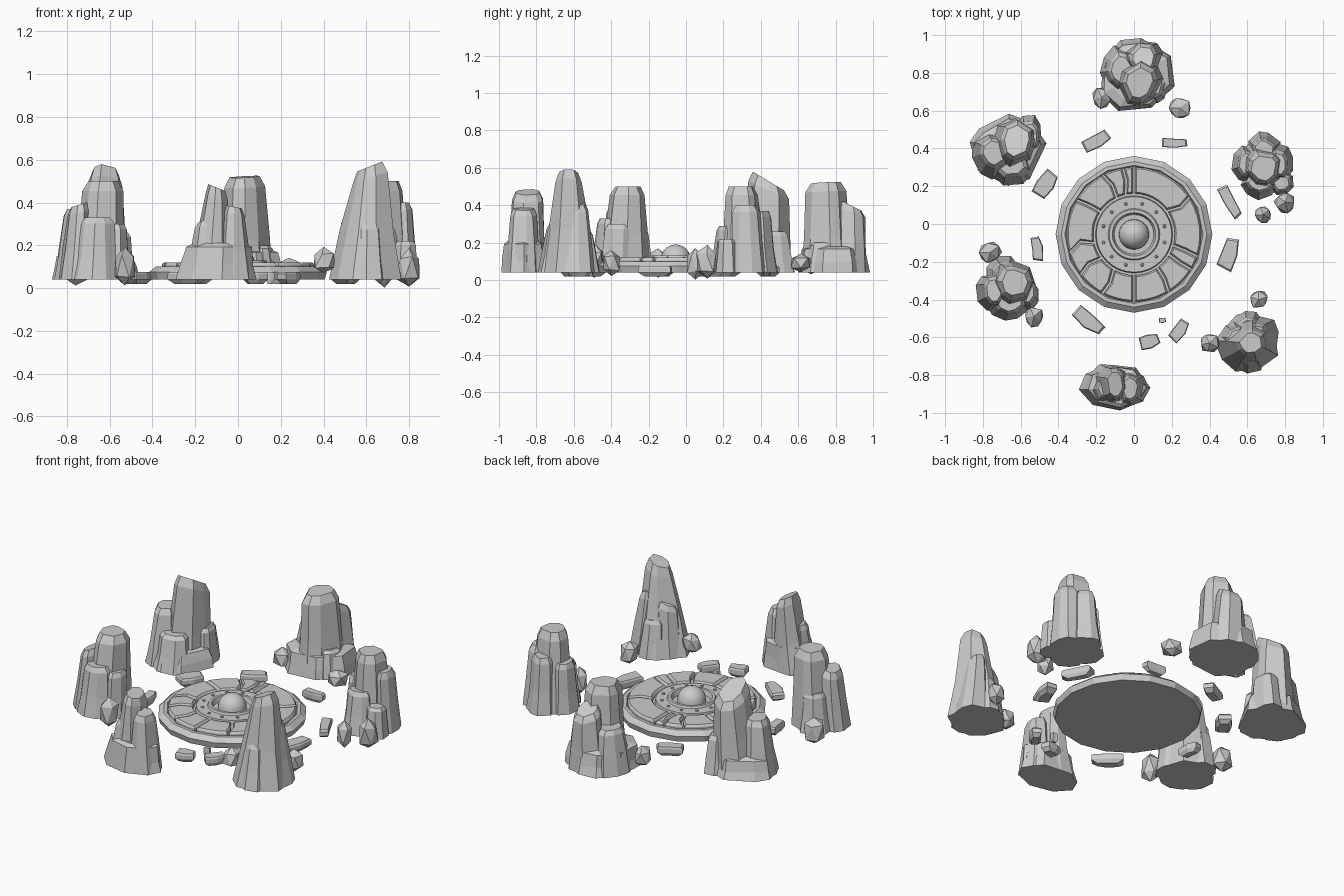
import bpy, bmesh, math, random
from math import sin, cos, pi, radians

random.seed(11)
U = random.uniform
CX, CY = 0.0, -0.055   # centre of the round platform
GROUND = 0.04


def finish(bm, name, smooth=False):
    bmesh.ops.recalc_face_normals(bm, faces=bm.faces)
    me = bpy.data.meshes.new(name)
    bm.to_mesh(me)
    bm.free()
    for p in me.polygons:
        p.use_smooth = smooth
    ob = bpy.data.objects.new(name, me)
    bpy.context.collection.objects.link(ob)
    return ob


def loft(bm, rings):
    """Skin a stack of equal-length rings and cap both ends."""
    vs = [[bm.verts.new(p) for p in r] for r in rings]
    n = len(vs[0])
    for a, b in zip(vs, vs[1:]):
        for i in range(n):
            j = (i + 1) % n
            bm.faces.new((a[i], a[j], b[j], b[i]))
    bm.faces.new(vs[0][::-1])
    bm.faces.new(vs[-1])


def lathe(name, profile, n, smooth=False):
    bm = bmesh.new()
    loft(bm, [[(CX + r * sin(2 * pi * i / n), CY + r * cos(2 * pi * i / n), z)
               for i in range(n)] for r, z in profile])
    return finish(bm, name, smooth)


def chunk(bm, cx, cy, rx, ry, tx, ty, trx, try_, top, sx=0, sy=0, n=8):
    """Tapering faceted stone column, base ellipse to top ellipse, sloped top."""
    a0 = U(0, 1)
    ang = [a0 + 2 * pi * (i + U(-.28, .28)) / n for i in range(n)]
    rad = [U(.92, 1.07) for _ in range(n)]
    rings = []
    for t, s, k in ((0, 0, 1), (.4, .5, 1.03), (.9, .95, 1.05), (1, 1, .82)):
        ring = []
        for a, r in zip(ang, rad):
            q = r * k * (U(.96, 1.05) if t else 1)
            dx = (rx + (trx - rx) * s) * q * cos(a)
            dy = (ry + (try_ - ry) * s) * q * sin(a)
            z = GROUND + (top - GROUND) * t + (sx * dx + sy * dy) * t ** 3
            if 0 < t < .9:
                z += U(-.03, .03) * min(1, top * 2)
            ring.append((cx + (tx - cx) * s + dx, cy + (ty - cy) * s + dy, z))
        rings.append(ring)
    loft(bm, rings)


def rock(name, *chunks):
    bm = bmesh.new()
    for c in chunks:
        chunk(bm, *c)
    finish(bm, name)


# standing stones: base centre and radii, top centre and radii, height, top slope
rock("back_stone",
     (.01, .79, .20, .21, .01, .79, .165, .17, .18),
     (.03, .76, .14, .14, .03, .75, .09, .10, .52, .05, .05),
     (.05, .88, .12, .09, .05, .88, .075, .07, .40, 0, -.5),
     (-.09, .82, .09, .12, -.07, .82, .06, .08, .30),
     (.11, .74, .08, .10, .10, .74, .06, .07, .20))
rock("back_left_stone",
     (-.67, .40, .20, .195, -.67, .40, .16, .15, .16),
     (-.64, .42, .13, .14, -.62, .44, .08, .10, .53, 0, -.6),
     (-.75, .37, .11, .13, -.74, .38, .07, .08, .37),
     (-.65, .29, .11, .09, -.65, .31, .08, .06, .25),
     (-.56, .48, .08, .10, -.56, .47, .06, .07, .26))
rock("front_left_stone",
     (-.65, -.33, .13, .15, -.63, -.31, .085, .085, .50),
     (-.76, -.36, .08, .11, -.74, -.35, .05, .08, .39, .3),
     (-.67, -.42, .12, .09, -.66, -.41, .08, .06, .33),
     (-.57, -.38, .07, .09, -.57, -.36, .05, .07, .30),
     (-.70, -.25, .09, .09, -.69, -.26, .06, .06, .27))
rock("front_stone",
     (-.095, -.865, .185, .13, -.085, -.865, .14, .11, .21),
     (-.13, -.85, .12, .11, -.10, -.85, .05, .08, .47, -.4),
     (-.02, -.87, .10, .10, -.02, -.87, .05, .07, .38, -.2),
     (-.17, -.88, .08, .08, -.15, -.87, .05, .05, .32, .4))
rock("front_right_stone",
     (.60, -.63, .165, .165, .62, -.63, .07, .065, .57, .4),
     (.68, -.59, .09, .11, .65, -.59, .05, .07, .41, -.3),
     (.53, -.61, .08, .09, .55, -.61, .06, .06, .36, .5),
     (.61, -.71, .09, .08, .61, -.69, .06, .05, .30),
     (.60, -.53, .09, .07, .60, -.55, .06, .05, .26))
rock("back_right_stone",
     (.68, .32, .13, .14, .69, .30, .085, .085, .50),
     (.77, .33, .08, .10, .76, .32, .055, .07, .40),
     (.69, .42, .09, .07, .69, .40, .06, .05, .37),
     (.59, .32, .08, .10, .60, .32, .055, .07, .33),
     (.67, .21, .10, .08, .67, .22, .07, .05, .29),
     (.78, .22, .07, .07, .78, .22, .05, .05, .22))


# loose boulders beside the stones: x, y, radius, centre height, half height
def boulder(x, y, r, z, h):
    bm = bmesh.new()
    bmesh.ops.create_icosphere(bm, subdivisions=1, radius=1)
    turn = U(0, 6)
    for v in bm.verts:
        k = U(.85, 1.15)
        a, b = v.co.x * k, v.co.y * k
        zz = max(-.85, min(.9, v.co.z * k))
        v.co = (x + r * (a * cos(turn) - b * sin(turn)),
                y + r * (a * sin(turn) + b * cos(turn)), z + h * zz / .87)
    bmesh.ops.dissolve_limit(bm, angle_limit=radians(14), verts=bm.verts, edges=bm.edges)
    finish(bm, "boulder")


for b in ((-.17, .67, .06, .09, .06), (.24, .615, .065, .09, .05), (.80, .115, .06, .095, .09),
          (.685, .05, .052, .085, .085), (.66, -.40, .052, .09, .07), (.40, -.63, .055, .13, .06),
          (-.53, -.49, .058, .10, .09), (-.76, -.15, .06, .09, .08)):
    boulder(*b)


# flat broken shards lying around the platform: x, y, half length, half width, turn
def shard(x, y, l, w, turn):
    bm = bmesh.new()
    c, s = cos(radians(turn)), sin(radians(turn))
    pts = [(l * U(.88, 1.1) * px, w * U(.8, 1.15) * py) for px, py in
           ((-1, -.8), (.1, -1), (1, -.6), (.95, .7), (-.1, .85), (-.9, .9))]
    loft(bm, [[(x + k * (a * c - b * s), y + k * (a * s + b * c), z) for a, b in pts]
              for k, z in ((.65, .02), (1, .04), (1, .065), (.88, .075))])
    finish(bm, "shard")


for s in ((-.20, .44, .075, .042, 30), (.21, .43, .07, .03, 0), (.505, .12, .10, .032, -60),
          (.50, -.16, .088, .05, 70), (.24, -.565, .06, .038, 55), (.08, -.62, .055, .042, 15),
          (.15, -.51, .018, .014, 0), (-.24, -.51, .09, .04, -40), (-.515, -.13, .065, .033, 100),
          (-.47, .21, .075, .05, 55)):
    shard(*s)

# round platform with low faceted rim
lathe("platform_base", [(.405, GROUND), (.415, .075), (.385, .10), (.366, .10), (.36, .092)], 16)
# raised inner ring around the dome
lathe("inner_ring", [(.205, .09), (.20, .118), (.137, .118), (.131, .13), (.115, .13),
                     (.105, .102), (.09, .102)], 32)
# central dome
R = .08
lathe("dome", [(R, .09)] + [(R * cos(radians(a)), .11 + R * sin(radians(a)))
                            for a in (0, 15, 30, 45, 60, 75, 86)], 24, True)

# small studs on the inner ring
bm = bmesh.new()
for i in range(12):
    a = 2 * pi * (i + .5) / 12
    x, y = CX + .167 * cos(a), CY + .167 * sin(a)
    loft(bm, [[(x + r * cos(k * pi / 3), y + r * sin(k * pi / 3), z) for k in range(6)]
              for r, z in ((.010, .112), (.009, .122), (.005, .125))])
finish(bm, "ring_studs")

# cracked paving slabs between ring and rim
cuts = [-16, 35, 90, 102, 115, 146, 192, 216, 240, 270, 305, 330, 344]
skew = [(U(-5, 5), U(-4, 4)) for _ in cuts[:-1]]
skew[2] = (0, 0)
skew[9] = (0, 0)
skew.append(skew[0])
bm = bmesh.new()
for i in range(len(cuts) - 1):
    rings = []
    for g, z in ((0, .085), (0, .108), (.008, .12)):
        r0, r1 = .216 + g, .356 - g
        mid = (r0 + r1) / 2
        gap = .006 + g

        def edge(j, sign):
            """inner, middle and outer angle of a crack, pulled in by the gap"""
            m, o = skew[j]
            return [radians(cuts[j] + d) + sign * gap / r for d, r in ((0, r0), (m, mid), (o, r1))]
        a, b = edge(i, 1), edge(i + 1, -1)
        n = 6
        arc = [(r1, a[2] + (b[2] - a[2]) * k / n) for k in range(n + 1)] + [(mid, b[1])]
        arc += [(r0, b[0] + (a[0] - b[0]) * k / n) for k in range(n + 1)] + [(mid, a[1])]
        rings.append([(CX + r * cos(t), CY + r * sin(t), z) for r, t in arc])
    loft(bm, rings)
finish(bm, "paving_slabs")
